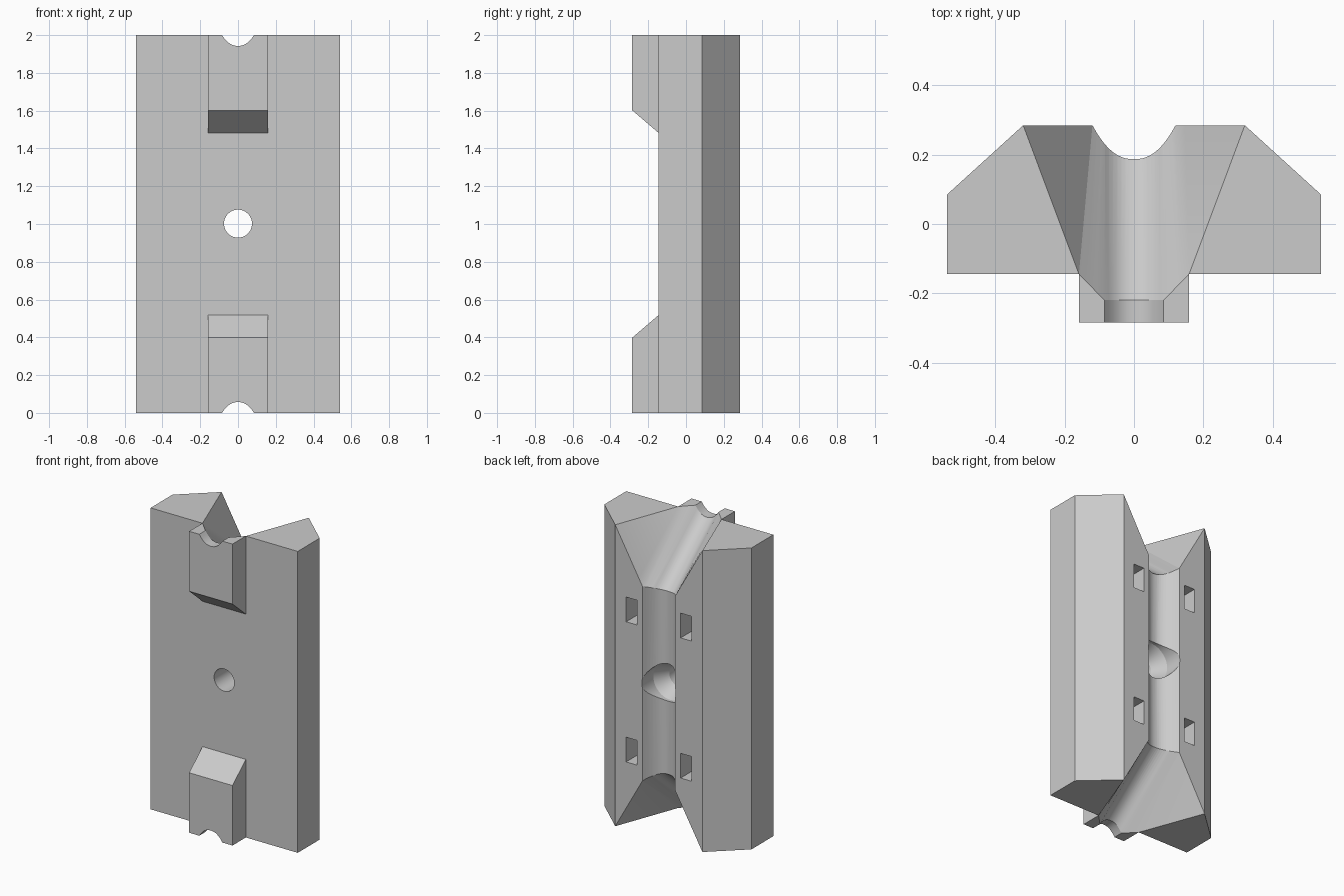
import bpy
import bmesh
import math
from mathutils import Vector

cube = bpy.data.objects.get("Cube")
if cube:
    bpy.data.objects.remove(cube, do_unlink=True)

grey = bpy.data.materials.new("plain grey")
grey.use_nodes = True
grey.diffuse_color = (0.6, 0.6, 0.6, 1)
grey.node_tree.nodes["Principled BSDF"].inputs["Base Color"].default_value = (0.6, 0.6, 0.6, 1)

FRONT, BACK, LUG = -0.145, 0.285, 0.159
STEPS = 20
TS = [-1 + 2 * i / STEPS for i in range(STEPS + 1)]
FLARE = 3  # steps at each side of the ramp that widen past the notch


def sag(t):
    """Rounded V shape: 0 at the rims, 1 at the bottom."""
    return 1 - abs(t) ** 2.3


def flip(z, low):
    return 2 - z if low else z


def finish(bm, name):
    bmesh.ops.recalc_face_normals(bm, faces=bm.faces)
    mesh = bpy.data.meshes.new(name)
    bm.to_mesh(mesh)
    bm.free()
    mesh.materials.append(grey)
    obj = bpy.data.objects.new(name, mesh)
    bpy.context.collection.objects.link(obj)
    return obj


def loft(name, rings):
    """Closed solid through a row of closed rings."""
    bm = bmesh.new()
    rows = [[bm.verts.new(p) for p in ring] for ring in rings]
    for a, b in zip(rows, rows[1:]):
        for i in range(len(a)):
            j = (i + 1) % len(a)
            bm.faces.new((a[i], a[j], b[j], b[i]))
    bm.faces.new(rows[0])
    bm.faces.new(rows[-1])
    return finish(bm, name)


def prism(name, outline, offset):
    return loft(name, [outline, [Vector(p) + Vector(offset) for p in outline]])


def combine(target, tool, operation):
    tool.hide_render = True
    mod = target.modifiers.new(operation.lower(), 'BOOLEAN')
    mod.operation = operation
    mod.solver = 'EXACT'
    mod.object = tool
    bpy.context.view_layer.objects.active = target
    bpy.ops.object.modifier_apply(modifier=mod.name)
    bpy.data.objects.remove(tool, do_unlink=True)


def ramp_cutter(low):
    """Flared channel leading from the back groove over the end to the front notch."""
    bm = bmesh.new()

    def vert(x, y, z):
        return bm.verts.new((x, y, flip(z, low)))

    rim = [Vector((0.12 * t, BACK - 0.098 * sag(t), 1.645 - 0.038 * sag(t))) for t in TS]
    inner = STEPS - 2 * FLARE
    notch = []
    for i in range(inner + 1):
        t = -1 + 2 * i / inner
        notch.append(Vector((0.085 * t, -0.22, 2 - 0.057 * sag(t))))
    corners = [Vector((s * LUG, FRONT, 2)) for s in (-1, 1)]
    left = [corners[0].lerp(notch[0], i / FLARE) for i in range(FLARE)]
    right = [notch[-1].lerp(corners[1], (i + 1) / FLARE) for i in range(FLARE)]
    mouth = left + notch + right
    rim = [n + (r - n) * 1.02 for r, n in zip(rim, mouth)]
    g0 = [vert(p.x, 0.4, p.z) for p in rim]
    g1 = [vert(*p) for p in rim]
    m = [vert(*p) for p in mouth]
    n0 = m[FLARE:-FLARE]
    n1 = [vert(p.x, -0.4, p.z) for p in notch]
    for a, b in ((g0, g1), (g1, m), (n0, n1)):
        for i in range(len(a) - 1):
            bm.faces.new((a[i], a[i + 1], b[i + 1], b[i]))
    # flat flared walls
    sides = []
    for s, k, row in ((-1, 0, m), (1, -1, m[::-1])):
        b = Vector((s * LUG, FRONT, 2))
        a = b + (Vector((s * 0.32, BACK, 2)) - b) * 1.02
        va, va0 = vert(*a), vert(a.x, 0.4, 2)
        bm.faces.new((va0, va, g1[k], g0[k]))
        bm.faces.new((va, m[k], g1[k]))
        sides.append([va0, va] + row[:FLARE + 1] + [n1[k]])
    # straight walls and lid beyond the end of the body
    loop = sides[0] + sides[1][::-1]
    lid = [vert(v.co.x, v.co.y, 2.2) for v in loop]
    count, half = len(loop), len(sides[0])
    for i in range(count):
        j = (i + 1) % count
        if i == half - 1:
            bm.faces.new(n1 + [lid[j], lid[i]])
        elif i == count - 1:
            bm.faces.new([loop[j]] + g0 + [loop[i], lid[i], lid[j]])
        else:
            bm.faces.new((loop[i], loop[j], lid[j], lid[i]))
    bm.faces.new(lid)
    return finish(bm, "ramp_cutter")


# Main bar with chamfered back edges
half_outline = [(0.54, FRONT), (0.54, 0.085), (0.32, BACK)]
outline = half_outline + [(-x, y) for x, y in reversed(half_outline)]
body = prism("bracket_body", [(x, y, 0) for x, y in outline], (0, 0, 2))

# Rounded groove down the back
curve = [(0.12 * t, BACK - 0.098 * sag(t), -0.1) for t in TS]
groove = prism("groove_cutter", curve + [(0.12, 0.4, -0.1), (-0.12, 0.4, -0.1)], (0, 0, 2.2))
combine(body, groove, 'DIFFERENCE')

# Countersunk screw hole through the middle
SIDES = 48
angles = [2 * math.pi * (i + 0.5) / SIDES for i in range(SIDES)]
hole = loft("hole_cutter", [[(r * math.cos(a), y, 1.002 + r * math.sin(a)) for a in angles]
                            for r, y in ((0.074, -0.4), (0.074, 0.07), (0.124, 0.165), (0.124, 0.4))])
combine(body, hole, 'DIFFERENCE')

# Four rectangular pockets beside the groove
for x in (-0.2, 0.2):
    for z in (0.53, 1.46):
        corners = [(x + dx, 0.1, z + dz) for dx, dz in
                   ((-0.04, -0.082), (0.04, -0.082), (0.04, 0.082), (-0.04, 0.082))]
        combine(body, prism("pocket_cutter", corners, (0, 0.3, 0)), 'DIFFERENCE')

# Front lugs with sloped inner ends
for low in (False, True):
    side = [(-0.285, 2), (-0.285, 1.602), (FRONT, 1.482), (-0.05, 1.482), (-0.05, 2)]
    lug = prism("front_lug", [(-LUG, y, flip(z, low)) for y, z in side], (2 * LUG, 0, 0))
    combine(body, lug, 'UNION')

# Flared ramps at both ends
for low in (False, True):
    combine(body, ramp_cutter(low), 'DIFFERENCE')

# Smooth the curved surfaces, keep the edges sharp
bpy.ops.object.select_all(action='DESELECT')
body.select_set(True)
bpy.context.view_layer.objects.active = body
bpy.ops.object.shade_smooth_by_angle(angle=math.radians(25))
